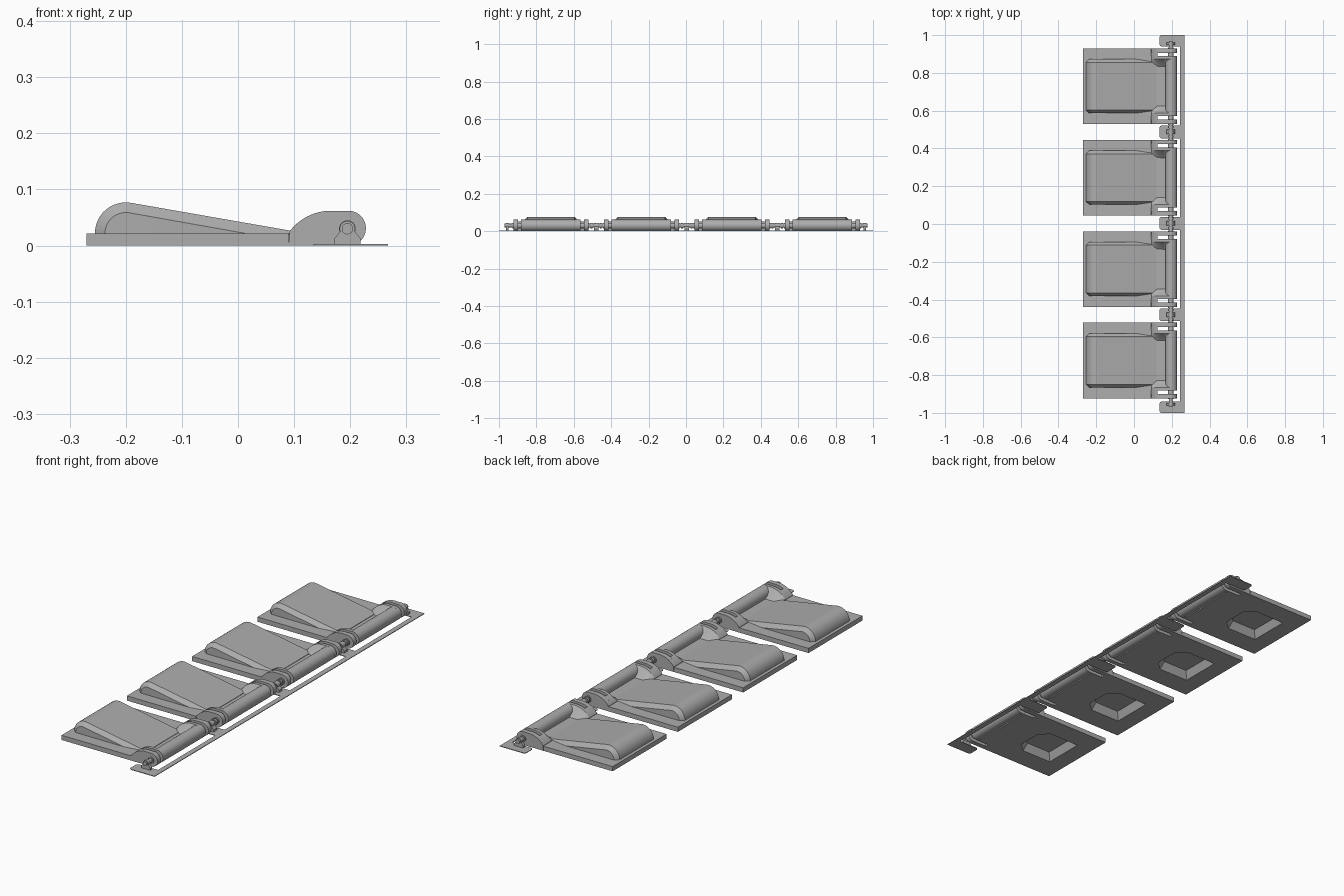
import bpy, bmesh
from math import sin, cos, radians

cube = bpy.data.objects.get("Cube")
if cube:
    bpy.data.objects.remove(cube)

grey = bpy.data.materials.new("grey")
grey.use_nodes = True
COLOUR = (0.42, 0.42, 0.42, 1)
grey.diffuse_color = COLOUR
grey.node_tree.nodes["Principled BSDF"].inputs["Base Color"].default_value = COLOUR

PITCH, SHIFT = 0.484, 0.0035
CENTRES = [SHIFT + PITCH * (i - 1.5) for i in range(4)]
HINGE_X, HINGE_Z, HINGE_R = 0.197, 0.031, 0.031


def arc(cx, cz, r, start, end, steps=12):
    """Points (x, z) along a circle, angles in degrees."""
    angles = [radians(start + (end - start) * i / steps) for i in range(steps + 1)]
    return [(cx + r * cos(a), cz + r * sin(a)) for a in angles]


def loft(name, sections):
    """Closed solid through matching rings of 3D points."""
    bm = bmesh.new()
    rings = [[bm.verts.new(p) for p in s] for s in sections]
    n = len(rings[0])
    for a, b in zip(rings, rings[1:]):
        for i in range(n):
            j = (i + 1) % n
            bm.faces.new((a[i], a[j], b[j], b[i]))
    bm.faces.new(rings[0][::-1])
    bm.faces.new(rings[-1])
    bmesh.ops.recalc_face_normals(bm, faces=bm.faces)
    mesh = bpy.data.meshes.new(name)
    bm.to_mesh(mesh)
    bm.free()
    mesh.materials.append(grey)
    ob = bpy.data.objects.new(name, mesh)
    bpy.context.collection.objects.link(ob)
    return ob


def across(profile, y):
    return [(x, y, z) for x, z in profile]


def extrude(name, profile, y0, y1):
    return loft(name, [across(profile, y0), across(profile, y1)])


def box(name, x0, x1, y0, y1, z0, z1):
    return extrude(name, [(x0, z0), (x1, z0), (x1, z1), (x0, z1)], y0, y1)


def activate(ob):
    bpy.ops.object.select_all(action='DESELECT')
    ob.select_set(True)
    bpy.context.view_layer.objects.active = ob


def smooth(ob):
    activate(ob)
    bpy.ops.object.shade_smooth_by_angle(angle=radians(30))


def cut(ob, cutter):
    activate(ob)
    mod = ob.modifiers.new("pocket", 'BOOLEAN')
    mod.operation, mod.solver, mod.object = 'DIFFERENCE', 'EXACT', cutter
    bpy.ops.object.modifier_apply(modifier=mod.name)


flap = []

# Flat base plate, and a narrower tongue reaching the hinge
plate = box("flap_plate", -0.27, 0.09, -0.2, 0.2, 0, 0.022)
flap.append(plate)
flap.append(box("flap_tongue", 0.09, 0.18, -0.159, 0.159, 0, 0.02))

# Raised wedge pad with chamfered sides
outer = [(-0.255, 0.015)] + arc(-0.2, 0.022, 0.055, 180, 80) + [(0.12, 0.022), (0.12, 0.015)]
inner = [(-0.236, 0.015)] + arc(-0.2, 0.022, 0.037, 180, 80) + [(0.012, 0.022), (0.012, 0.015)]
pad = loft("flap_pad", [across(p, y) for p, y in
                        ((inner, -0.143), (outer, -0.126), (outer, 0.126), (inner, 0.143))])
flap.append(pad)

# Tapered pocket in the underside
pocket_outline = [(-0.19, -0.1), (-0.03, -0.1), (0.015, -0.06),
                  (0.015, 0.06), (-0.03, 0.1), (-0.19, 0.1)]


def pocket_ring(scale, z):
    return [(-0.09 + (x + 0.09) * scale, y * scale, z) for x, y in pocket_outline]


cutter = loft("pocket_cutter", [pocket_ring(1.03, -0.01), pocket_ring(0.8, 0.036)])
cutter.hide_render = True
cut(plate, cutter)
cut(pad, cutter)
bpy.data.objects.remove(cutter)

# Round hinge barrel
barrel = arc(HINGE_X, HINGE_Z, HINGE_R, 0, 345, 23)
flap.append(extrude("hinge_barrel", barrel, -0.159, 0.159))

# Hinge arms: domed profile split by a slot, with scooped gussets inside
arm = ([(0.09, 0), (0.15, 0)] + arc(HINGE_X, HINGE_Z, HINGE_R, -90, 90, 16)
       + arc(0.165, -0.0285, 0.0905, 90, 144))
bridge = [(0.09, 0), (0.125, 0)] + arc(0.165, -0.0285, 0.0905, 116, 144)
web = ([(0.09, 0.005), (HINGE_X, 0.005), (HINGE_X, 0.062)]
       + arc(0.165, -0.0285, 0.0905, 90, 144))
low_web = [(x, min(z, 0.016) if x < 0.168 else z) for x, z in web]
half_web = [(x, z * 0.6 + w * 0.4) for (x, z), (_, w) in zip(low_web, web)]
for side, s in (("right", -1), ("left", 1)):
    flap.append(extrude("outer_arm_" + side, arm, s * 0.177, s * 0.2))
    flap.append(extrude("inner_arm_" + side, arm, s * 0.143, s * 0.159))
    flap.append(extrude("arm_bridge_" + side, bridge, s * 0.159, s * 0.177))
    flap.append(loft("arm_gusset_" + side, [across(web, s * 0.143), across(half_web, s * 0.122),
                                            across(low_web, s * 0.1)]))
    collar = arc(HINGE_X - 0.002, 0.03, 0.015, 0, 345, 23)
    flap.append(extrude("arm_collar_" + side, collar, s * 0.159, s * 0.205))

# Repeat the flap along the row
for part in flap:
    smooth(part)
    part.location.y = CENTRES[0]
    for y in CENTRES[1:]:
        twin = part.copy()
        twin.location.y = y
        bpy.context.collection.objects.link(twin)

# Thin mounting strip
box("mounting_strip", 0.243, 0.267, -1, 1, 0, 0.003)


def tab(name, y0, y1):
    """Thin plate with rounded free corners."""
    r = 0.012
    outline = ([(0.25, y0)] + arc(0.135 + r, y0 + r, r, 270, 180, 5)
               + arc(0.135 + r, y1 - r, r, 180, 90, 5) + [(0.25, y1)])
    return loft(name, [[(x, y, z) for x, y in outline] for z in (0, 0.003)])


# Hinge brackets: tab, rounded pedestal, pin and rings
pedestal = ([(0.172, 0), (0.218, 0), (0.218, 0.013)]
            + arc(0.195, 0.03, 0.014, -20, 200, 12) + [(0.172, 0.013)])
pin = arc(0.195, 0.03, 0.010, 0, 345, 23)
ring = arc(0.195, 0.03, 0.015, 0, 345, 23)
gaps = [(a + b) / 2 for a, b in zip(CENTRES, CENTRES[1:])]
for y in gaps:
    tab("hinge_tab", y - 0.034, y + 0.034)
    smooth(extrude("hinge_pin", pin, y - 0.05, y + 0.05))
    smooth(extrude("hinge_pedestal", pedestal, y - 0.012, y + 0.012))
    for s in (-1, 1):
        smooth(extrude("hinge_ring", ring, y + s * 0.02, y + s * 0.03))
for s in (-1, 1):
    tab("end_tab", *sorted((s * 0.94, s)))
    smooth(extrude("end_pin", pin, s * 0.92, s * 0.97))
    smooth(extrude("end_pedestal", pedestal, s * 0.948, s * 0.962))
